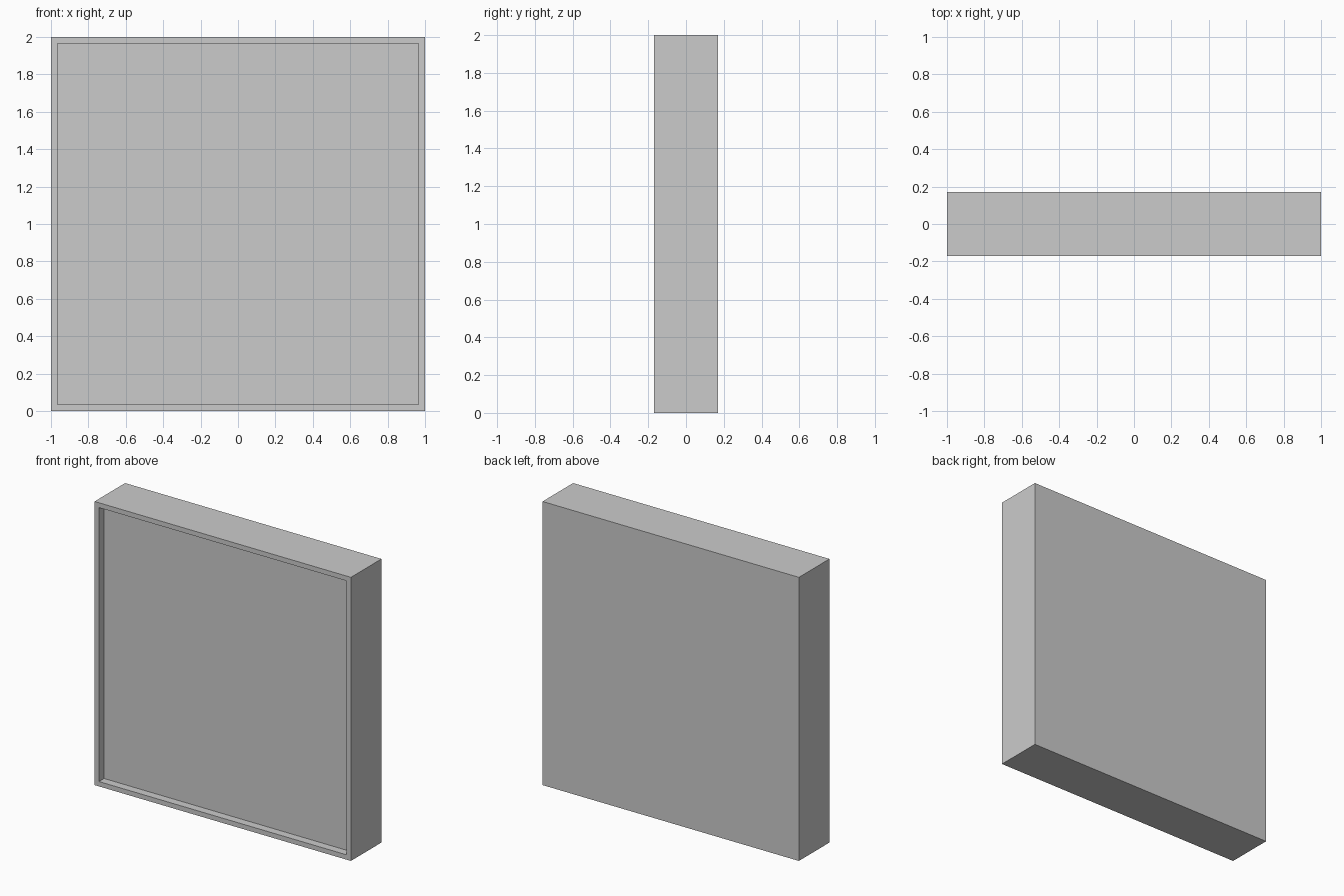
import bpy, bmesh
from mathutils import Vector

if "Cube" in bpy.data.objects:
    bpy.data.objects.remove(bpy.data.objects["Cube"])

WIDTH, DEPTH, HEIGHT = 2.0, 0.34, 2.0
RIM, RECESS = 0.034, 0.057

# Square panel body standing on the ground
bm = bmesh.new()
bmesh.ops.create_cube(bm, size=1.0)
bmesh.ops.scale(bm, vec=(WIDTH, DEPTH, HEIGHT), verts=bm.verts)
bmesh.ops.translate(bm, vec=(0, 0, HEIGHT / 2), verts=bm.verts)
bm.normal_update()

# Thin rim around the front, with the face extruded inward as a shallow recess
front = min(bm.faces, key=lambda f: f.calc_center_median().y)
bmesh.ops.inset_region(bm, faces=[front], thickness=RIM, use_even_offset=True)
result = bmesh.ops.extrude_discrete_faces(bm, faces=[front])
recess_face = result["faces"][0]
bmesh.ops.translate(bm, vec=Vector((0, RECESS, 0)), verts=recess_face.verts)
bmesh.ops.recalc_face_normals(bm, faces=bm.faces)

mesh = bpy.data.meshes.new("recessed_panel")
bm.to_mesh(mesh)
bm.free()
panel = bpy.data.objects.new("recessed_panel", mesh)
bpy.context.collection.objects.link(panel)
